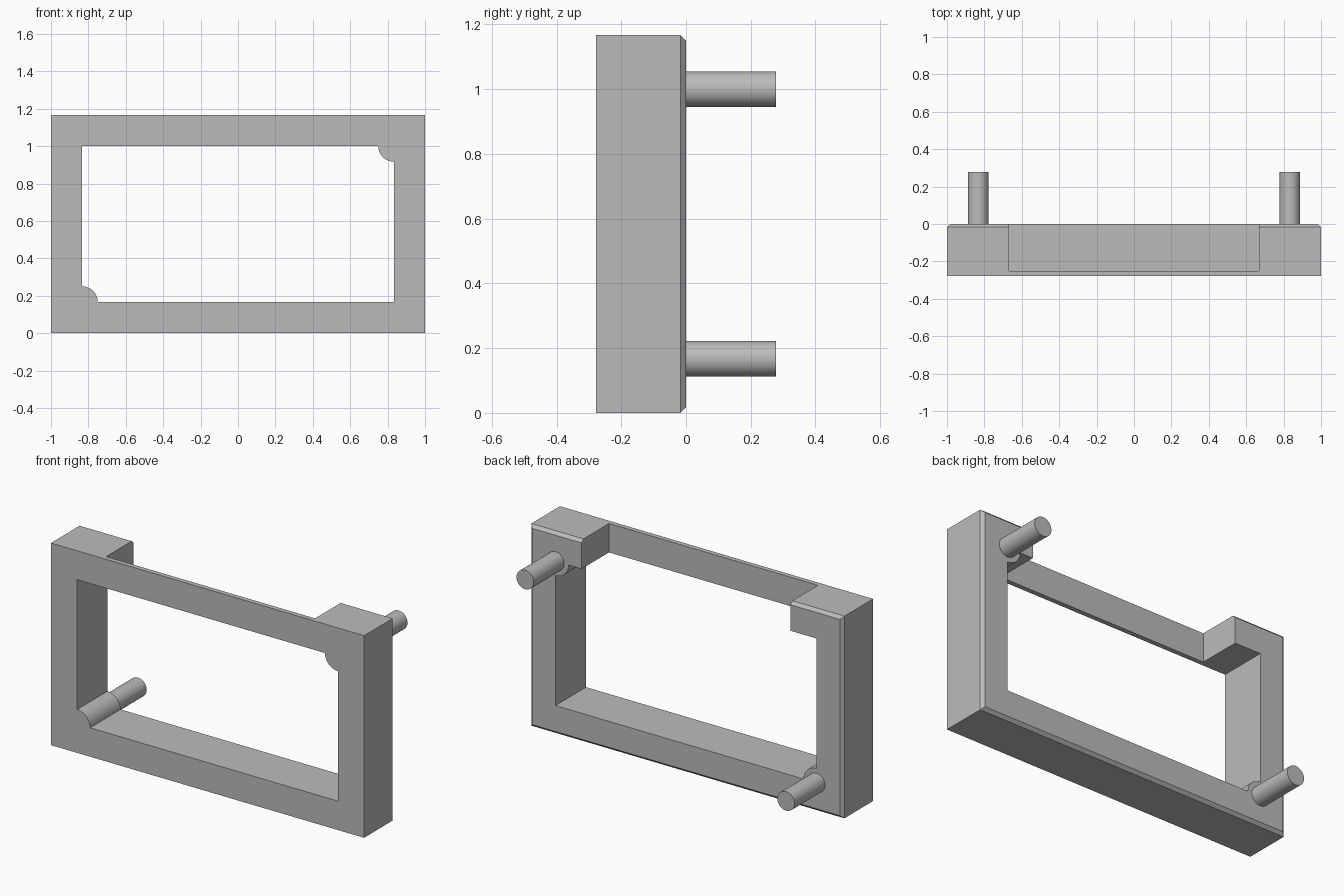
import bpy, bmesh, math
from mathutils import Matrix

HEIGHT, BAR, HALF_D = 1.167, 0.167, 0.278
INNER_X, INNER_TOP = 1 - BAR, HEIGHT - BAR
CHAMFER, BOSS_R, PIN_R = 0.017, 0.083, 0.055

cube = bpy.data.objects.get("Cube")
if cube:
    bpy.data.objects.remove(cube, do_unlink=True)

grey = bpy.data.materials.new("grey plastic")
grey.use_nodes = True
grey.diffuse_color = (0.5, 0.5, 0.5, 1)
grey.node_tree.nodes["Principled BSDF"].inputs["Base Color"].default_value = grey.diffuse_color


def add_object(name, bm):
    bmesh.ops.recalc_face_normals(bm, faces=bm.faces)
    mesh = bpy.data.meshes.new(name)
    bm.to_mesh(mesh)
    bm.free()
    mesh.materials.append(grey)
    obj = bpy.data.objects.new(name, mesh)
    bpy.context.scene.collection.objects.link(obj)
    return obj


def prism(name, outline, y0, y1):
    """Extrude an x-z outline from y0 to y1."""
    bm = bmesh.new()
    face = bm.faces.new([bm.verts.new((x, y0, z)) for x, z in outline])
    new = bmesh.ops.extrude_face_region(bm, geom=[face])["geom"]
    moved = [v for v in new if isinstance(v, bmesh.types.BMVert)]
    bmesh.ops.translate(bm, verts=moved, vec=(0, y1 - y0, 0))
    return add_object(name, bm)


def rectangle(x, z0, z1):
    return [(-x, z0), (x, z0), (x, z1), (-x, z1)]


def boss_arc(cx, cz, start):
    """Quarter circle bulging into the opening, listed clockwise."""
    angles = [math.radians(start - 90 * i / 12) for i in range(13)]
    return [(cx + BOSS_R * math.cos(a), cz + BOSS_R * math.sin(a)) for a in angles]


def cut(obj, cutter):
    mod = obj.modifiers.new("cut", 'BOOLEAN')
    mod.operation, mod.solver, mod.object = 'DIFFERENCE', 'EXACT', cutter
    bpy.context.view_layer.objects.active = obj
    bpy.ops.object.modifier_apply(modifier=mod.name)
    bpy.data.objects.remove(cutter, do_unlink=True)


def smooth(obj):
    bpy.ops.object.select_all(action='DESELECT')
    obj.select_set(True)
    bpy.context.view_layer.objects.active = obj
    bpy.ops.object.shade_smooth_by_angle(angle=math.radians(30))


# Frame block with chamfered rear rim
frame = prism("frame", rectangle(1, 0, HEIGHT), -HALF_D, 0)
bm = bmesh.new()
bm.from_mesh(frame.data)
rim = [e for e in bm.edges if all(abs(v.co.y) < 0.001 for v in e.verts)]
bmesh.ops.bevel(bm, geom=rim, offset=CHAMFER, segments=1, affect='EDGES')
bm.to_mesh(frame.data)
bm.free()

# Opening, leaving a rounded boss in two opposite corners
opening = (boss_arc(-INNER_X, BAR, 90) + [(INNER_X, BAR)]
           + boss_arc(INNER_X, INNER_TOP, 270) + [(-INNER_X, INNER_TOP)])
cut(frame, prism("opening_cutter", opening, -0.5, 0.2))

# Recess behind the top bar, leaving a thin front plate
cut(frame, prism("recess_cutter", rectangle(0.667, 0.88, 1.3), -0.25, 0.2))
smooth(frame)

# Rear mounting pins
for name, x, z in (("upper_left_pin", INNER_X, INNER_TOP),
                   ("lower_right_pin", -INNER_X, BAR)):
    length = HALF_D + 0.02
    bm = bmesh.new()
    place = Matrix.Translation((x, HALF_D - length / 2, z)) @ Matrix.Rotation(math.pi / 2, 4, 'X')
    bmesh.ops.create_cone(bm, cap_ends=True, segments=48, radius1=PIN_R,
                          radius2=PIN_R, depth=length, matrix=place)
    smooth(add_object(name, bm))
